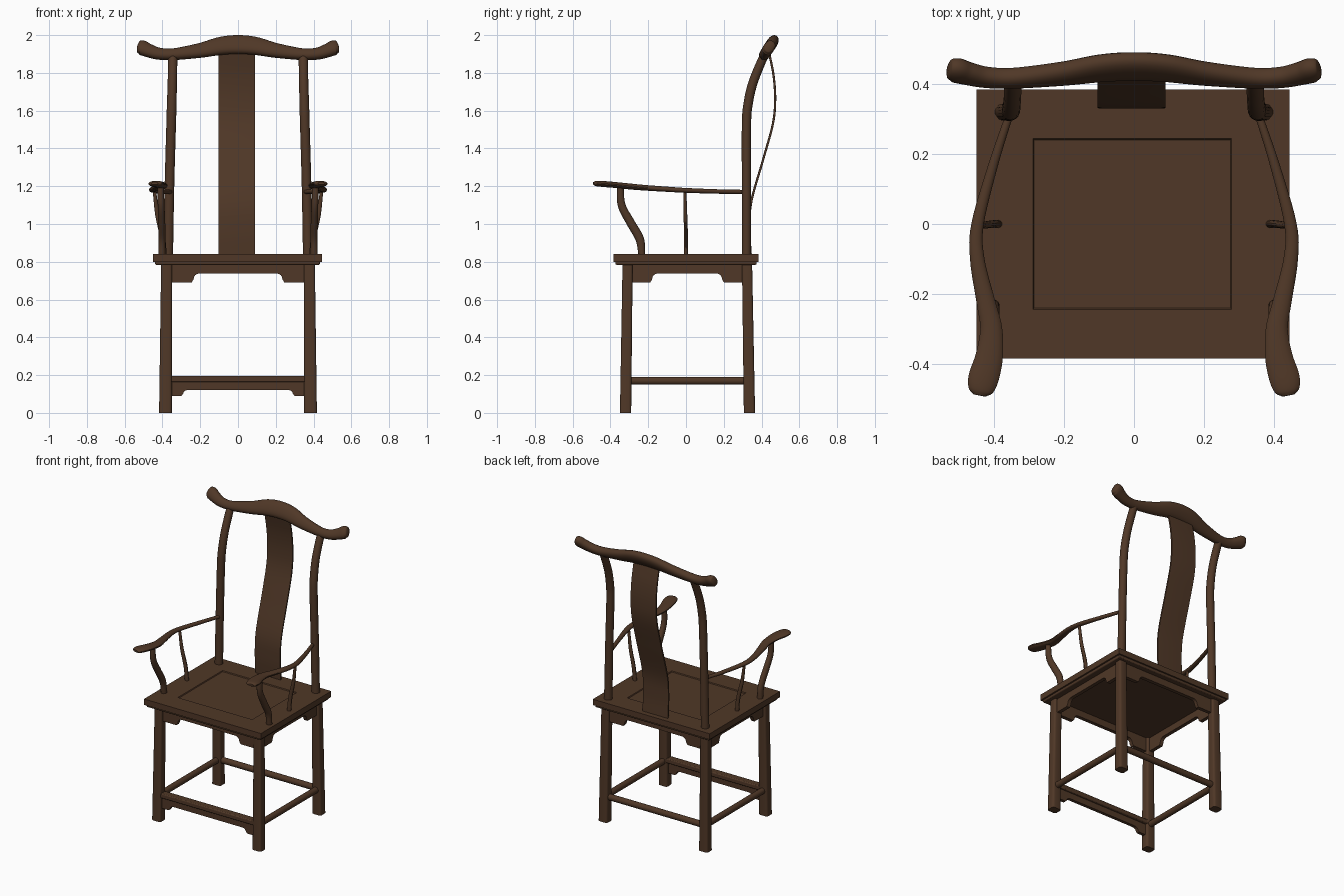
import bpy, bmesh, math
from mathutils import Vector

if "Cube" in bpy.data.objects:
    bpy.data.objects.remove(bpy.data.objects["Cube"], do_unlink=True)

wood = bpy.data.materials.new("dark brown wood")
wood.use_nodes = True
COLOUR = (0.08, 0.039, 0.02, 1)
wood.diffuse_color = COLOUR
wood.node_tree.nodes["Principled BSDF"].inputs["Base Color"].default_value = COLOUR


def finish(name, bm, angle=35):
    bmesh.ops.recalc_face_normals(bm, faces=bm.faces)
    mesh = bpy.data.meshes.new(name)
    bm.to_mesh(mesh)
    bm.free()
    mesh.materials.append(wood)
    for p in mesh.polygons:
        p.use_smooth = True
    mesh.set_sharp_from_angle(angle=math.radians(angle))
    obj = bpy.data.objects.new(name, mesh)
    bpy.context.collection.objects.link(obj)
    return obj


def bevel(obj, width, segments=2):
    mod = obj.modifiers.new("soft_edges", "BEVEL")
    mod.width, mod.segments = width, segments
    return obj


def spline(points, steps):
    """Catmull-Rom through tuples of any length."""
    pts = [Vector(p) for p in points]
    pts = [2 * pts[0] - pts[1]] + pts + [2 * pts[-1] - pts[-2]]
    out = []
    for a, b, c, d in zip(pts, pts[1:], pts[2:], pts[3:]):
        for i in range(steps):
            t = i / steps
            out.append(0.5 * (2 * b + (c - a) * t + (2 * a - 5 * b + 4 * c - d) * t ** 2
                              + (3 * b - a - 3 * c + d) * t ** 3))
    return out + [pts[-2]]


def sweep(name, stations, ref=(1, 0, 0), sides=16, power=2, steps=6):
    """Tube through (x, y, z, half size along ref, half size across)."""
    st = spline(stations, steps)
    centres = [Vector(s[:3]) for s in st]
    bm = bmesh.new()
    rings = []
    for i, (s, c) in enumerate(zip(st, centres)):
        tan = (centres[min(i + 1, len(st) - 1)] - centres[max(i - 1, 0)]).normalized()
        u = Vector(ref)
        u = (u - tan * u.dot(tan)).normalized()
        v = tan.cross(u)
        ring = []
        for k in range(sides):
            ang = math.tau * (k + 0.5) / sides
            co, si = math.cos(ang), math.sin(ang)
            cu = math.copysign(abs(co) ** (2 / power), co) * s[3]
            cv = math.copysign(abs(si) ** (2 / power), si) * s[4]
            ring.append(bm.verts.new(c + u * cu + v * cv))
        rings.append(ring)
    for r, q in zip(rings, rings[1:]):
        for k in range(sides):
            n = (k + 1) % sides
            bm.faces.new((r[k], r[n], q[n], q[k]))
    bm.faces.new(rings[0])
    bm.faces.new(rings[-1])
    return finish(name, bm)


def box(name, centre, size):
    bm = bmesh.new()
    bmesh.ops.create_cube(bm, size=1)
    for v in bm.verts:
        v.co = Vector([v.co[i] * size[i] + centre[i] for i in range(3)])
    return finish(name, bm)


def plate(name, half, place, thickness):
    """Extrude a symmetric (u, z) outline; place(u, depth, z) gives the position."""
    outline = half + [(-u, z) for u, z in reversed(half)]
    bm = bmesh.new()
    f, b = [[bm.verts.new(place(u, d, z)) for u, z in outline]
            for d in (-thickness / 2, thickness / 2)]
    bm.faces.new(f)
    bm.faces.new(b)
    for k in range(len(f)):
        n = (k + 1) % len(f)
        bm.faces.new((f[k], f[n], b[n], b[k]))
    return finish(name, bm)


def bracket_outline(width, top, middle, low, foot):
    """Half outline of an apron with a stepped, curved bracket at its end."""
    h = middle - low
    pts = [(width, top), (width, low), (width - foot, low), (width - foot - 0.008, low + 0.3 * h)]
    for i in range(5):
        a = math.pi / 2 * i / 4
        pts.append((width - foot - 0.01 - 0.03 * (1 - math.cos(a)), low + h * (0.4 + 0.6 * math.sin(a))))
    return pts


# Seat with a sunken centre panel
bm = bmesh.new()
bmesh.ops.create_cube(bm, size=1)
for v in bm.verts:
    v.co = Vector((v.co.x * 0.894 - 0.003, v.co.y * 0.768, 0.82 + v.co.z * 0.04))
top = max(bm.faces, key=lambda f: f.calc_center_median().z)
bmesh.ops.inset_region(bm, faces=[top], thickness=0.1)
for v in top.verts:
    v.co = Vector((math.copysign(0.284, v.co.x) - 0.005, math.copysign(0.244, v.co.y), 0.84))
bmesh.ops.inset_region(bm, faces=[top], thickness=0.005, depth=-0.006)
finish("seat", bm)
bevel(box("seat_lower_moulding", (-0.003, 0, 0.795), (0.872, 0.748, 0.022)), 0.006)

# Legs, posts, arms and their supports on both sides
for side, s in (("left", 1), ("right", -1)):
    for end, y0, y1 in (("front", -0.32, -0.309), ("back", 0.336, 0.323)):
        sweep(f"{end}_{side}_leg", [(s * 0.384, y0, 0, 0.034, 0.03), (s * 0.378, y1, 0.8, 0.029, 0.027)],
              power=5, steps=1)
    sweep(f"{side}_back_post", [
        (s * 0.371, 0.32, 0.8, 0.027, 0.025), (s * 0.363, 0.32, 1.2, 0.026, 0.025),
        (s * 0.354, 0.32, 1.52, 0.026, 0.025), (s * 0.351, 0.328, 1.63, 0.026, 0.025),
        (s * 0.348, 0.352, 1.74, 0.025, 0.025), (s * 0.346, 0.395, 1.85, 0.025, 0.024),
        (s * 0.346, 0.42, 1.9, 0.024, 0.023)])
    sweep(f"{side}_armrest", [
        (s * 0.355, 0.315, 1.17, 0.011, 0.011), (s * 0.402, 0.17, 1.172, 0.014, 0.012),
        (s * 0.447, 0, 1.178, 0.018, 0.013), (s * 0.448, -0.1, 1.184, 0.021, 0.014),
        (s * 0.424, -0.22, 1.192, 0.027, 0.015), (s * 0.408, -0.3, 1.199, 0.032, 0.016),
        (s * 0.414, -0.38, 1.207, 0.04, 0.016), (s * 0.43, -0.44, 1.212, 0.044, 0.016),
        (s * 0.438, -0.475, 1.214, 0.036, 0.014), (s * 0.441, -0.49, 1.215, 0.018, 0.007)])
    sweep(f"{side}_arm_front_post", [
        (s * 0.403, -0.233, 0.83, 0.019, 0.018), (s * 0.403, -0.245, 0.92, 0.019, 0.023),
        (s * 0.404, -0.295, 1.01, 0.019, 0.023), (s * 0.407, -0.341, 1.1, 0.018, 0.021),
        (s * 0.41, -0.348, 1.2, 0.018, 0.018)])
    sweep(f"{side}_arm_side_strut", [
        (s * 0.39, 0, 0.83, 0.014, 0.012), (s * 0.4, 0, 0.93, 0.014, 0.011),
        (s * 0.427, -0.003, 1.05, 0.012, 0.01), (s * 0.443, -0.006, 1.18, 0.009, 0.008)], sides=12)
    sweep(f"{side}_stretcher", [(s * 0.381, -0.315, 0.17, 0.02, 0.021), (s * 0.381, 0.33, 0.17, 0.02, 0.021)],
          steps=1)
    plate(f"{side}_apron", bracket_outline(0.3, 0.79, 0.738, 0.69, 0.105),
          lambda u, d, z: (s * 0.378 + d, u + 0.006, z), 0.025)

# Front and back aprons
for end, y in (("front", -0.31), ("back", 0.323)):
    plate(f"{end}_apron", bracket_outline(0.36, 0.79, 0.738, 0.69, 0.115),
          lambda u, d, z: (u, y + d, z), 0.025)

# Footrest with its own shaped apron, and the rear stretcher
bevel(box("footrest", (0, -0.316, 0.18), (0.74, 0.05, 0.032)), 0.006)
plate("footrest_apron", bracket_outline(0.36, 0.17, 0.122, 0.09, 0.06),
      lambda u, d, z: (u, -0.318 + d, z), 0.022)
sweep("back_stretcher", [(-0.38, 0.333, 0.17, 0.021, 0.02), (0.38, 0.333, 0.17, 0.021, 0.02)],
      ref=(0, 0, 1), steps=1)

# Curved back splat
splat = [(-0.007, 0.343, 0.83), (-0.007, 0.336, 0.97), (-0.007, 0.346, 1.12), (-0.007, 0.408, 1.34),
         (-0.007, 0.46, 1.53), (-0.007, 0.472, 1.66), (-0.007, 0.463, 1.79), (-0.007, 0.437, 1.92)]
sweep("back_splat", [p + (0.098, 0.006) for p in splat], power=12, sides=8)

# Yoke-shaped crest rail, lying in a backward-leaning plane
half_rail = [(0, 1.95, 0.055, 0.03), (0.09, 1.943, 0.052, 0.03), (0.2, 1.919, 0.041, 0.029),
             (0.34, 1.899, 0.031, 0.028), (0.42, 1.902, 0.032, 0.028), (0.475, 1.919, 0.037, 0.029),
             (0.508, 1.933, 0.041, 0.03), (0.527, 1.936, 0.031, 0.024), (0.533, 1.937, 0.014, 0.012)]
rail = [(-x, z, a, b) for x, z, a, b in reversed(half_rail[1:])] + half_rail
sweep("crest_rail", [(x, 0.45 + (z - 1.95) * 0.65, z, a, b) for x, z, a, b in rail],
      ref=(0, 0.545, 0.838), sides=20, power=2.3)
